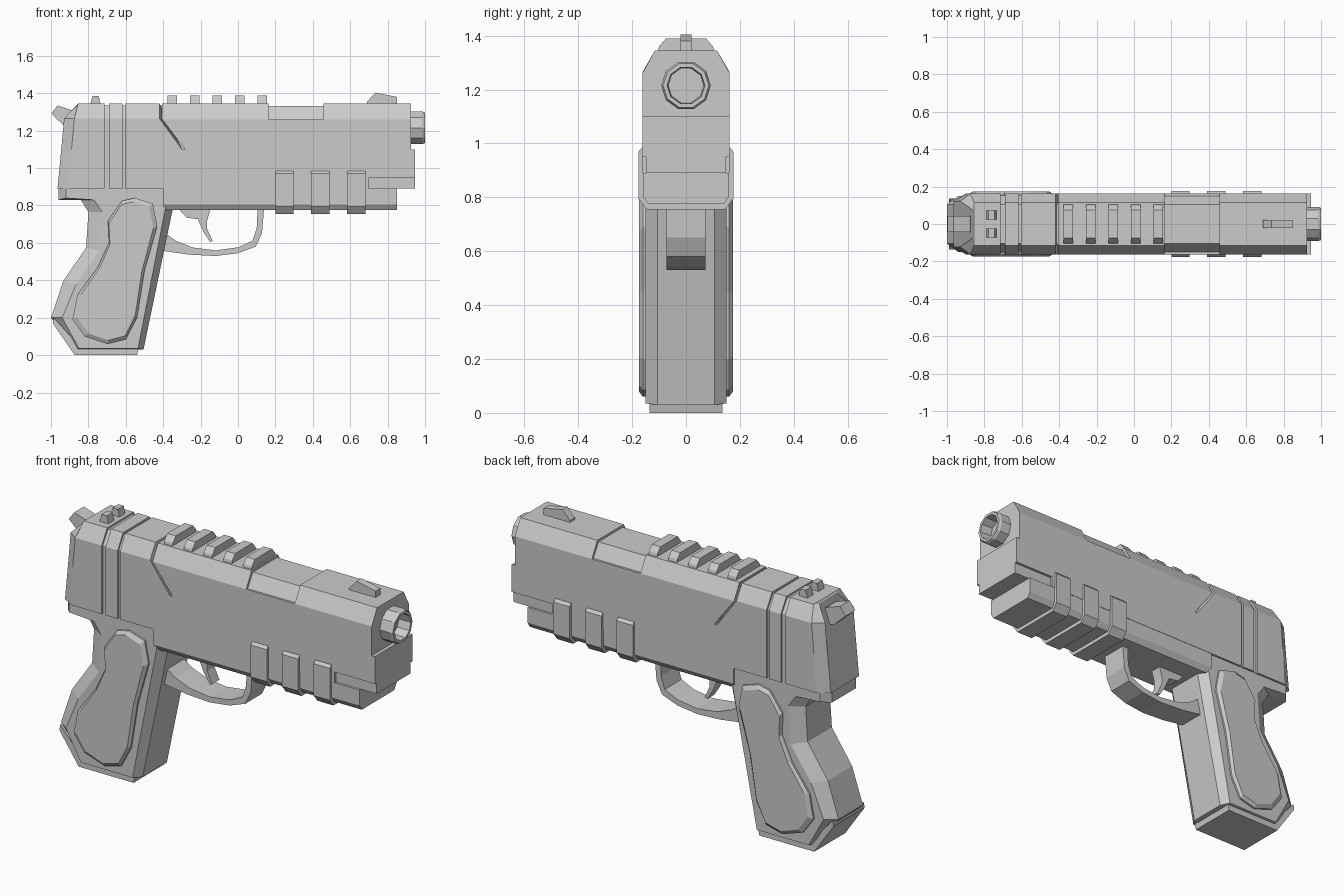
import bpy, bmesh
from math import sin, cos, tau


def loft(name, rings):
    """Skin a list of equal-length point rings and cap both ends."""
    bm = bmesh.new()
    vs = [[bm.verts.new(p) for p in r] for r in rings]
    n = len(vs[0])
    for a, b in zip(vs, vs[1:]):
        for i in range(n):
            j = (i + 1) % n
            bm.faces.new((a[i], a[j], b[j], b[i]))
    bm.faces.new(vs[0])
    bm.faces.new(vs[-1][::-1])
    bmesh.ops.recalc_face_normals(bm, faces=bm.faces)
    me = bpy.data.meshes.new(name)
    bm.to_mesh(me)
    bm.free()
    ob = bpy.data.objects.new(name, me)
    bpy.context.collection.objects.link(ob)
    return ob


def ring_y(pts, y):
    return [(x, y, z) for x, z in pts]


def plate(name, pts, y0, y1):
    """Side profile (x, z) extruded across y."""
    return loft(name, [ring_y(pts, y0), ring_y(pts, y1)])


def section(half, xs, inset=0.0, drop=0.0):
    """Mirrored cross-section; xs is one x or one x per level."""
    if not isinstance(xs, tuple):
        xs = (xs,) * len(half)
    right = [(x, y - inset, z) for x, (y, z) in zip(xs, half)]
    x, y, z = right[-1]
    right[-1] = (x, y, z - drop)
    return right + [(x, -y, z) for x, y, z in reversed(right)]


def bar(name, half, x0, x1):
    return loft(name, [section(half, x0), section(half, x1)])


# rear body, with tapered back, two grooves and slanted front edge
body = [(.162, .89), (.162, 1.1), (.162, 1.265), (.115, 1.345)]
rings = [section(body, (-.965, -.945, -.93, -.862), .04, .01),
         section(body, (-.90, -.89, -.875, -.855))]
for x, w in ((-.702, .012), (-.61, .007)):
    rings += [section(body, x - w), section(body, x - w, .01, .01),
              section(body, x + w, .01, .01), section(body, x + w)]
rings.append(section(body, (-.3, -.3, -.42, -.42)))
loft("rear_body", rings)

# slide with recessed ejection port
slide = [(.162, 1.1), (.162, 1.26), (.115, 1.345)]


def port(x):
    return section([(.162, 1.1), (.162, 1.26), (.15, 1.26), (.105, 1.333)], x)


slide4 = [(.162, 1.1), (.162, 1.26), (.1615, 1.2608), (.115, 1.345)]
loft("slide", [section(slide4, (-.283, -.405, -.405, -.405)), section(slide4, .163), port(.164),
               port(.457), section(slide4, .458), section(slide4, .925)])
bar("slide_core", [(.15, 1.09), (.15, 1.255), (.107, 1.335)], -.5, 0)

# frame: upper beam, stepped nose slot and lower rail
bar("frame_beam", [(.162, .95), (.162, 1.1)], -.31, .945)
bar("frame_side", [(.162, .89), (.162, .95)], -.31, .70)
bar("frame_nose", [(.148, .89), (.148, .95)], .70, .945)
bar("lower_rail", [(.14, .775), (.16, .805), (.16, .89)], -.40, .85)

# clips wrapping the lower rail
for i, x in enumerate((.2, .39, .583)):
    bar(f"rail_clip_{i}", [(.145, .755), (.176, .795), (.176, .97), (.163, .985)], x, x + .098)

# top rail teeth
for i in range(5):
    x = -.377 + i * .12
    bar(f"rail_tooth_{i}", [(.105, 1.34), (.1, 1.36), (.075, 1.389)], x, x + .052)

# sights
plate("front_sight", [(.69, 1.34), (.69, 1.355), (.735, 1.404), (.85, 1.38), (.85, 1.34)], -.021, .021)
for side in (-1, 1):
    plate(f"rear_sight_{side}", [(-.79, 1.34), (-.778, 1.386), (-.745, 1.386), (-.735, 1.34)],
          side * .048 - .025, side * .048 + .025)

# hollow muzzle
loft("muzzle", [[(x, r * cos(tau * i / 10), 1.215 + r * sin(tau * i / 10)) for i in range(10)]
                for x, r in ((.9, .092), (.985, .092), (1, .085), (1, .07), (.93, .066))])

# hammer
ham = [(-.998, 1.29), (-.965, 1.335), (-.88, 1.307), (-.85, 1.28), (-.85, 1.22), (-.925, 1.222)]
plate("hammer", ham, -.042, .042)

# grip with chamfered edges
outer = [(-.96, .89), (-.96, .83), (-.84, .83), (-.80, .765), (-.812, .575), (-.935, .395),
         (-1, .2), (-.87, .03), (-.505, .03), (-.345, .80), (-.33, .89)]
inner = [(-.92, .89), (-.92, .84), (-.77, .83), (-.725, .765), (-.74, .56), (-.865, .38),
         (-.94, .2), (-.85, .035), (-.535, .035), (-.385, .80), (-.37, .89)]
loft("grip", [ring_y(inner, -.15), ring_y(outer, -.105), ring_y(outer, .105), ring_y(inner, .15)])
plate("grip_base", [(-.985, .2), (-.99, .17), (-.873, 0), (-.54, 0), (-.53, .04), (-.85, .05)], -.135, .135)

# side panels with a rounded rim
pan = [(-.62, .825), (-.55, .84), (-.455, .81), (-.432, .69), (-.50, .45), (-.54, .2), (-.60, .085),
       (-.70, .06), (-.82, .1), (-.885, .19), (-.86, .32), (-.75, .47), (-.69, .6), (-.695, .72)]
cx, cz = -.64, .44
small = [(cx + (x - cx) * .9, cz + (z - cz) * .95) for x, z in pan]
for side in (-1, 1):
    loft(f"grip_panel_{side}", [ring_y(pan, side * .12), ring_y(pan, side * .16), ring_y(small, side * .174)])

# trigger and guard
plate("trigger", [(-.325, .79), (-.275, .735), (-.215, .727), (-.185, .66), (-.15, .605), (-.135, .61),
                  (-.165, .675), (-.165, .72), (-.145, .79)], -.032, .032)
plate("trigger_guard", [(-.42, .56), (-.26, .537), (-.12, .53), (.0, .545), (.095, .58), (.128, .65), (.14, .79),
                        (.105, .79), (.1, .68), (.078, .612), (0, .576), (-.12, .56), (-.24, .575),
                        (-.33, .61), (-.40, .66)], -.073, .073)
